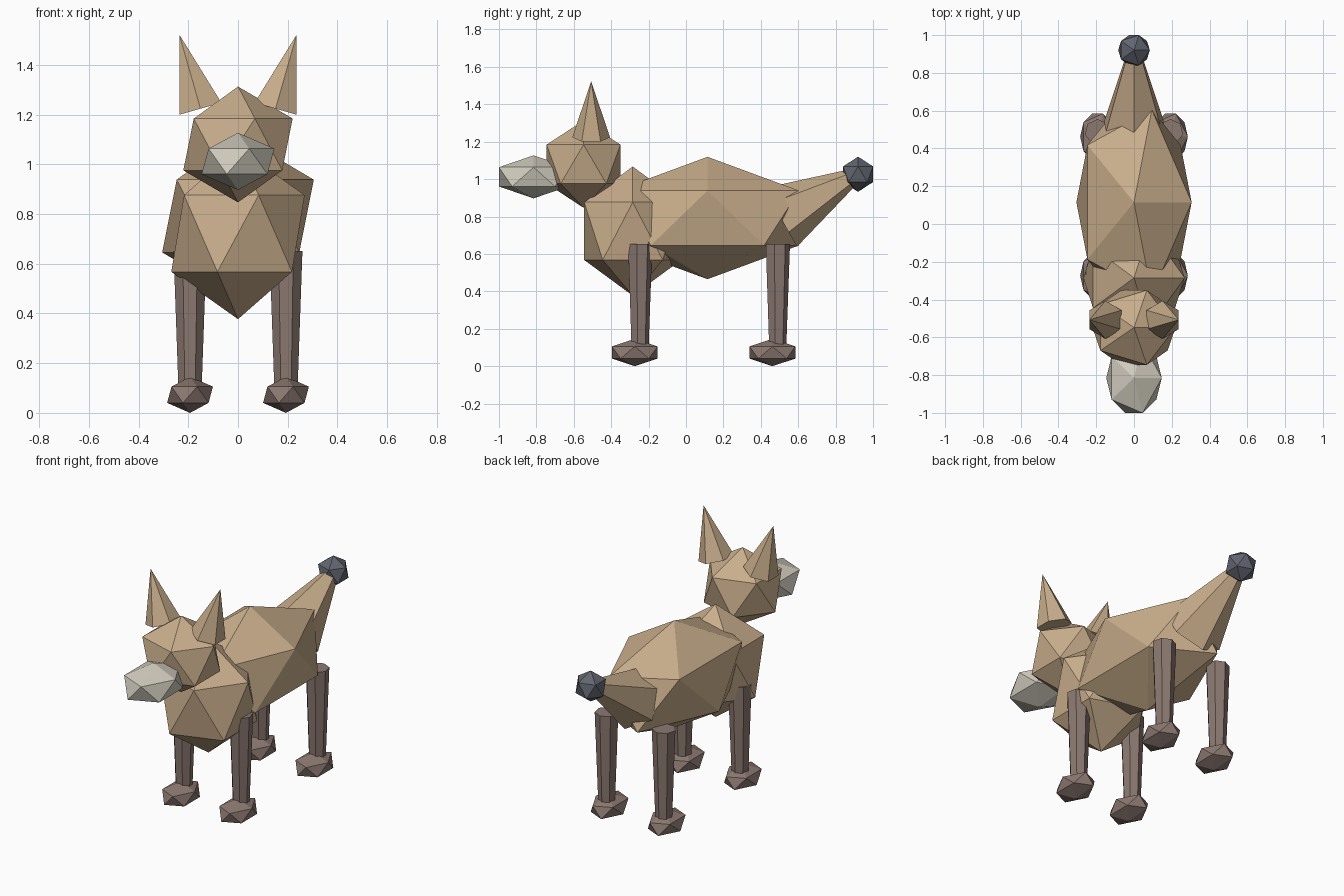
import bpy
from mathutils import Vector

if "Cube" in bpy.data.objects:
    bpy.data.objects.remove(bpy.data.objects["Cube"], do_unlink=True)


def material(name, rgb):
    mat = bpy.data.materials.new(name)
    mat.use_nodes = True
    mat.diffuse_color = (*rgb, 1)
    mat.node_tree.nodes["Principled BSDF"].inputs["Base Color"].default_value = (*rgb, 1)
    return mat


tan = material("tan_fur", (0.58, 0.42, 0.26))
brown = material("grey_brown_fur", (0.26, 0.19, 0.165))
cream = material("pale_cream_fur", (0.63, 0.60, 0.51))
slate = material("slate_grey_fur", (0.12, 0.13, 0.16))


def finish(name, mat):
    obj = bpy.context.object
    obj.name = obj.data.name = name
    obj.data.materials.append(mat)
    return obj


def gem(name, centre, radii, mat):
    """Stretched twenty-sided ball."""
    bpy.ops.mesh.primitive_ico_sphere_add(subdivisions=1, radius=1, location=centre)
    finish(name, mat).scale = radii


def taper(name, start, end, r_start, r_end, sides, mat):
    """Tapered prism running from start to end."""
    a, b = Vector(start), Vector(end)
    axis = b - a
    bpy.ops.mesh.primitive_cone_add(vertices=sides, radius1=r_start, radius2=r_end,
                                    depth=axis.length, location=(a + b) / 2)
    obj = finish(name, mat)
    obj.rotation_euler = Vector((0, 0, 1)).rotation_difference(axis).to_euler()


# Torso, head and snout
gem("body", (0, 0.115, 0.792), (0.341, 0.576, 0.327), tan)
gem("chest", (0, -0.285, 0.722), (0.30, 0.305, 0.345), tan)
gem("head", (0, -0.548, 1.08), (0.246, 0.232, 0.233), tan)
gem("snout", (0, -0.815, 1.012), (0.164, 0.218, 0.115), cream)

# Tail with dark tip
taper("tail", (0, 0.505, 0.795), (0, 0.92, 1.028), 0.18, 0.035, 6, tan)
gem("tail_tip", (0, 0.92, 1.026), (0.094, 0.094, 0.094), slate)

# Ears, legs and feet on both sides
for side, s in (("left", 1), ("right", -1)):
    taper(side + "_ear", (s * 0.151, -0.507, 1.224), (s * 0.236, -0.507, 1.522),
          0.101, 0, 6, tan)
    for end, y in (("front", -0.248), ("back", 0.488)):
        x = s * 0.193
        taper(f"{end}_{side}_leg", (x, y, 0.07), (x, y, 0.652), 0.047, 0.068, 7, brown)
        gem(f"{end}_{side}_foot", (x, y - 0.026, 0.073), (0.103, 0.144, 0.073), brown)
